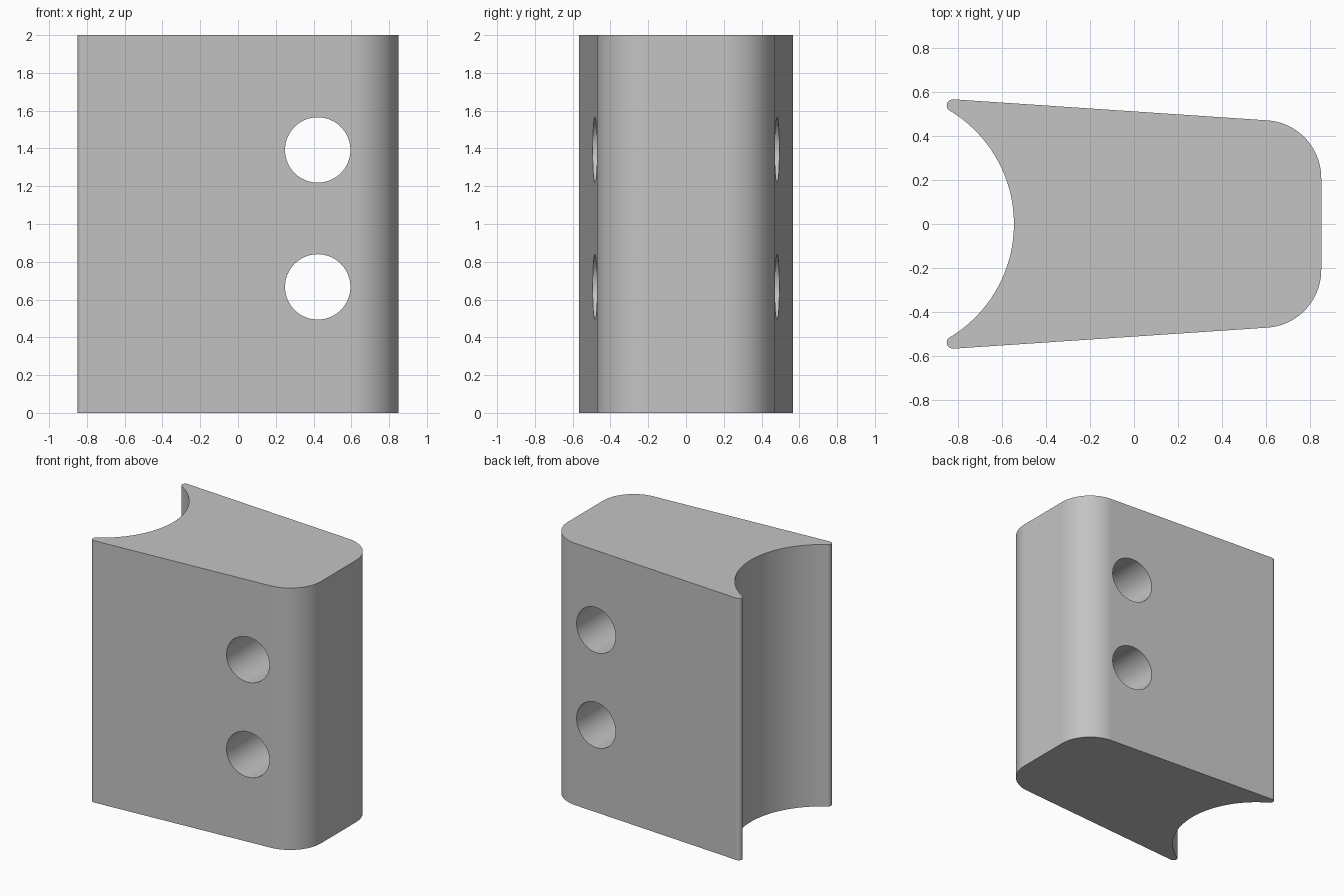
import bpy
import bmesh
from math import cos, sin, radians, atan2, degrees, pi

cube = bpy.data.objects.get("Cube")
if cube:
    bpy.data.objects.remove(cube, do_unlink=True)

HEIGHT = 2.0
HOLE_X, HOLE_RADIUS = 0.422, 0.173
HOLE_HEIGHTS = (0.667, 1.392)

grey = bpy.data.materials.new("plain_grey")
grey.use_nodes = True
colour = (0.55, 0.55, 0.55, 1)
grey.diffuse_color = colour
grey.node_tree.nodes["Principled BSDF"].inputs["Base Color"].default_value = colour


def arc(cx, cy, r, start, end, steps):
    """Points along a circular arc, angles in degrees."""
    angles = [radians(start + (end - start) * i / steps) for i in range(steps + 1)]
    return [(cx + r * cos(a), cy + r * sin(a)) for a in angles]


# Half profile: scooped end, rounded lip, tapered side, rounded corner
scoop_x, scoop_r = -1.145, 0.6
lip_x, lip_y, lip_r = -0.822, 0.538, 0.028
corner_r = 0.262
side_normal = 86.2
lip_angle = degrees(atan2(lip_y, lip_x - scoop_x))

half = arc(scoop_x, 0, scoop_r, 0, lip_angle, 24)
half += arc(lip_x, lip_y, lip_r, lip_angle + 180, side_normal, 10)[1:]
half += arc(0.85 - corner_r, 0.209, corner_r, side_normal, 0, 20)
profile = half + [(x, -y) for x, y in reversed(half[1:])]

# Block body extruded from the profile
bm = bmesh.new()
base = bm.faces.new([bm.verts.new((x, y, 0)) for x, y in profile])
top = bmesh.ops.extrude_face_region(bm, geom=[base])["geom"]
bmesh.ops.translate(bm, vec=(0, 0, HEIGHT),
                    verts=[v for v in top if isinstance(v, bmesh.types.BMVert)])
bmesh.ops.recalc_face_normals(bm, faces=bm.faces)
mesh = bpy.data.meshes.new("block_body")
bm.to_mesh(mesh)
bm.free()
body = bpy.data.objects.new("block_body", mesh)
bpy.context.collection.objects.link(body)
mesh.materials.append(grey)

# Two cross holes through the tapered sides
for z in HOLE_HEIGHTS:
    bpy.ops.mesh.primitive_cylinder_add(vertices=64, radius=HOLE_RADIUS, depth=2,
                                        location=(HOLE_X, 0, z), rotation=(pi / 2, 0, 0))
    cutter = bpy.context.object
    cutter.name = "hole_cutter"
    cutter.hide_render = True
    cutter.data.materials.append(grey)
    cut = body.modifiers.new("cross_hole", "BOOLEAN")
    cut.operation = "DIFFERENCE"
    cut.solver = "EXACT"
    cut.object = cutter
    bpy.context.view_layer.objects.active = body
    bpy.ops.object.modifier_apply(modifier=cut.name)
    bpy.data.objects.remove(cutter, do_unlink=True)

# Smooth the curves, keep rims crisp and large faces flat
bpy.ops.object.select_all(action="DESELECT")
body.select_set(True)
bpy.context.view_layer.objects.active = body
bpy.ops.object.shade_smooth_by_angle(angle=radians(30))
weighted = body.modifiers.new("flat_faces", "WEIGHTED_NORMAL")
weighted.keep_sharp = True
